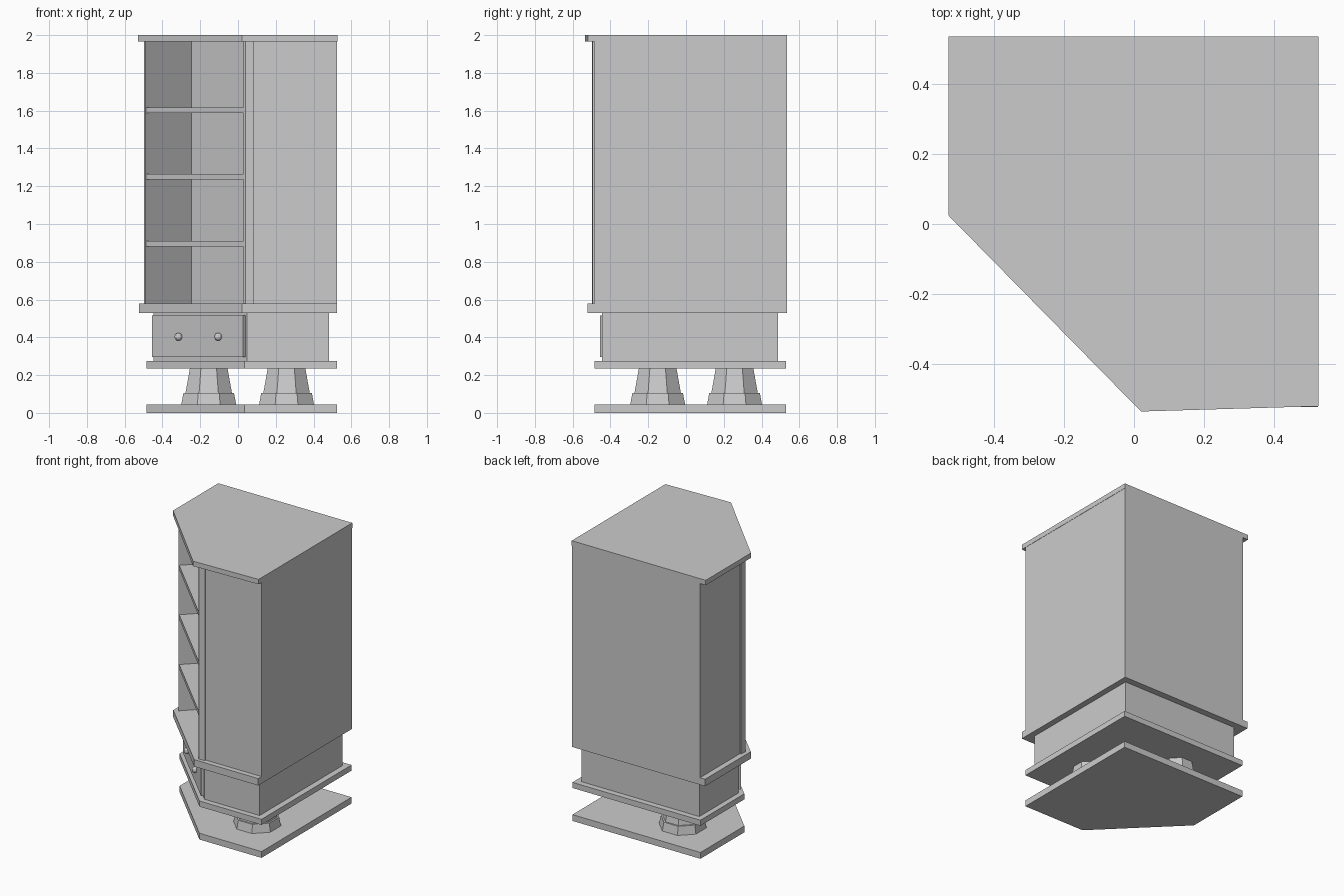
import bpy, bmesh, math
from mathutils import Matrix, Vector

if "Cube" in bpy.data.objects:
    bpy.data.objects.remove(bpy.data.objects["Cube"])


def finish(name, bm):
    bmesh.ops.recalc_face_normals(bm, faces=bm.faces)
    me = bpy.data.meshes.new(name)
    bm.to_mesh(me)
    bm.free()
    ob = bpy.data.objects.new(name, me)
    bpy.context.collection.objects.link(ob)
    return ob


def prism(name, pts, z0, z1):
    """Extrude a plan outline from z0 to z1."""
    bm = bmesh.new()
    face = bm.faces.new([bm.verts.new((x, y, z0)) for x, y in pts])
    ext = bmesh.ops.extrude_face_region(bm, geom=[face])
    for g in ext["geom"]:
        if isinstance(g, bmesh.types.BMVert):
            g.co.z = z1
    return finish(name, bm)


def corner_plan(left, front, cut, right, back):
    """Square plan with its front left corner cut off diagonally."""
    return [(right, back), (left, back), (left, cut), (cut, front), (right, front)]


# Horizontal boards
board = corner_plan(-0.485, -0.485, 0.035, 0.525, 0.53)
prism("base_board", board, 0, 0.045)
prism("lower_board", board, 0.235, 0.275)
prism("middle_board", corner_plan(-0.525, -0.522, 0.02, 0.525, 0.535), 0.53, 0.58)
prism("top_board", [(0.527, 0.535), (-0.53, 0.535), (-0.53, 0.025),
                    (0.02, -0.535), (0.527, -0.52)], 1.965, 2.0)

# Drawer case
prism("drawer_case", corner_plan(-0.447, -0.445, 0.047, 0.482, 0.488), 0.275, 0.53)

# Shelf carcass: raised corner posts around a diagonal recess
half = [(0.275, -0.245), (0.03, -0.49), (0.04, -0.498),
        (0.085, -0.495), (0.085, -0.485), (0.525, -0.485)]
mirrored = [(y, x) for x, y in half[:-1]][::-1]
prism("shelf_carcass", half + [(0.525, 0.535), (-0.485, 0.535)] + mirrored, 0.58, 1.965)

# Shelves inside the recess
shelf = [(0.275, -0.245), (0.033, -0.487), (-0.487, 0.033), (-0.245, 0.275)]
for i, z in enumerate((0.88, 1.235, 1.588)):
    prism(f"shelf_{i + 1}", shelf, z, z + 0.03)

# Drawer front on the diagonal face
prism("drawer_front", [(0.04, -0.44), (0.026, -0.454), (-0.454, 0.026), (-0.44, 0.04)],
      0.295, 0.515)

# Drawer knobs
for i, (x, y) in enumerate(((-0.315, -0.125), (-0.105, -0.335))):
    bm = bmesh.new()
    bmesh.ops.create_uvsphere(bm, u_segments=12, v_segments=8, radius=0.021)
    bmesh.ops.translate(bm, verts=bm.verts, vec=(x, y, 0.403))
    finish(f"drawer_knob_{i + 1}", bm)

# Tapered eight-sided legs with a wider foot
for side, (x, y) in (("left", (-0.155, 0.257)), ("right", (0.257, -0.15))):
    for part, r0, r1, z0, z1 in (("foot", 0.157, 0.145, 0.045, 0.105),
                                 ("leg", 0.133, 0.108, 0.105, 0.235)):
        bm = bmesh.new()
        place = (Matrix.Translation(Vector((x, y, (z0 + z1) / 2)))
                 @ Matrix.Rotation(math.pi / 8, 4, 'Z'))
        bmesh.ops.create_cone(bm, cap_ends=True, segments=8, radius1=r0, radius2=r1,
                              depth=z1 - z0, matrix=place)
        finish(f"{side}_{part}", bm)
